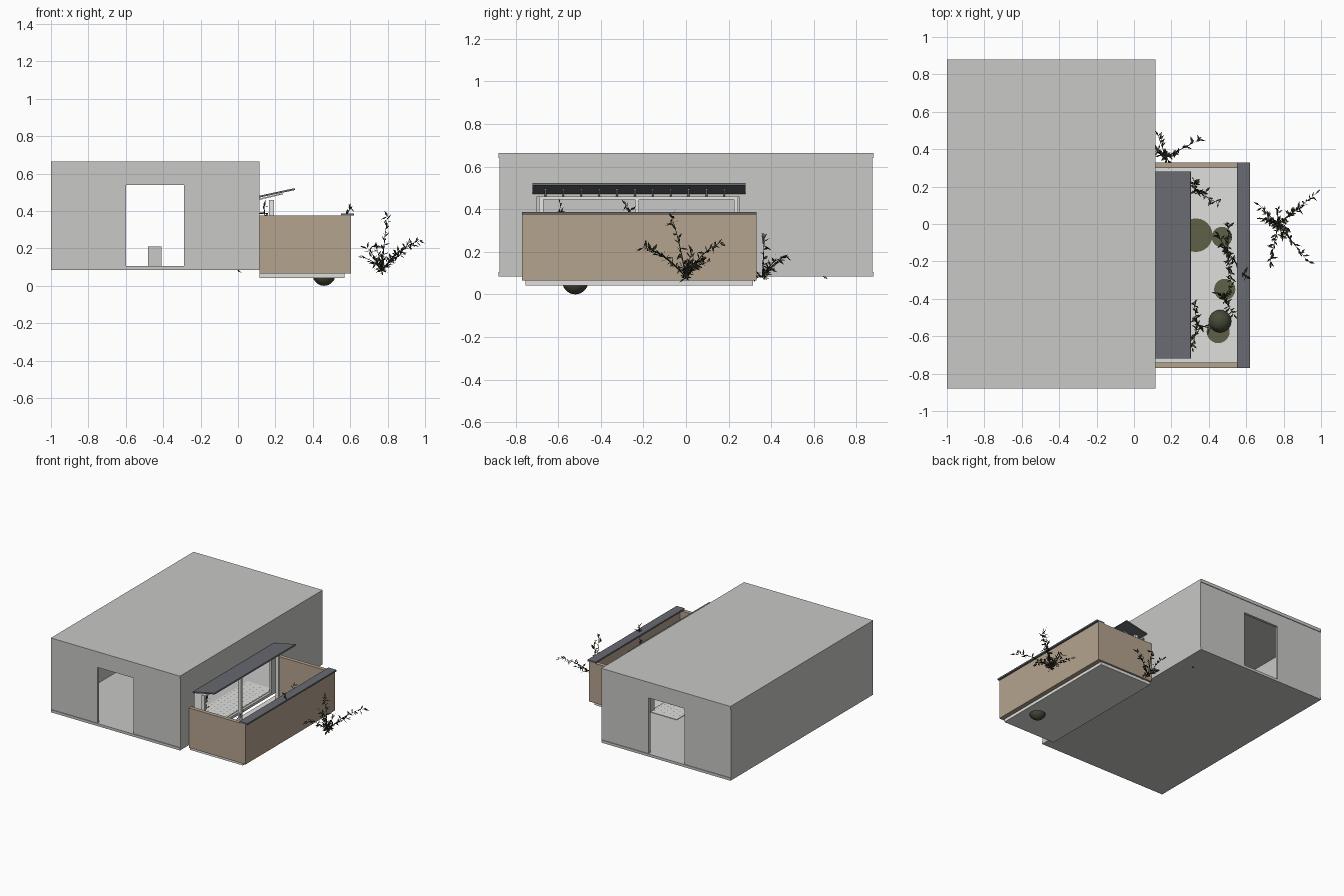
import bpy, bmesh, random
from math import pi
from mathutils import Vector

random.seed(4)
if "Cube" in bpy.data.objects:
    bpy.data.objects.remove(bpy.data.objects["Cube"])


def material(name, r, g, b):
    m = bpy.data.materials.new(name)
    m.use_nodes = True
    m.diffuse_color = (r, g, b, 1)
    node = next(n for n in m.node_tree.nodes if n.type == "BSDF_PRINCIPLED")
    node.inputs["Base Color"].default_value = (r, g, b, 1)
    node.inputs["Roughness"].default_value = 0.9
    return m


plaster = material("grey plaster", 0.58, 0.58, 0.565)
tan = material("tan render", 0.46, 0.37, 0.275)
slate = material("slate grey", 0.14, 0.145, 0.165)
pale = material("pale paving", 0.74, 0.74, 0.72)
white = material("white frame", 0.8, 0.8, 0.79)
leaf_green = material("dark leaf", 0.035, 0.037, 0.02)
olive = material("olive moss", 0.115, 0.12, 0.065)
shrub_green = material("shrub green", 0.06, 0.07, 0.04)
dot_grey = material("dot grey", 0.2, 0.2, 0.2)


def finish(name, bm, mat):
    mesh = bpy.data.meshes.new(name)
    bm.to_mesh(mesh)
    bm.free()
    mesh.materials.append(mat)
    obj = bpy.data.objects.new(name, mesh)
    bpy.context.scene.collection.objects.link(obj)
    return obj


def prism(name, profile, y0, y1, mat):
    """Closed profile in x and z, extruded along y."""
    bm = bmesh.new()
    near = [bm.verts.new((x, y0, z)) for x, z in profile]
    far = [bm.verts.new((x, y1, z)) for x, z in profile]
    bm.faces.new(near)
    bm.faces.new(far[::-1])
    n = len(profile)
    for i in range(n):
        j = (i + 1) % n
        bm.faces.new((near[j], near[i], far[i], far[j]))
    bmesh.ops.recalc_face_normals(bm, faces=bm.faces)
    return finish(name, bm, mat)


def box(name, x, y, z, mat):
    profile = [(x[0], z[0]), (x[1], z[0]), (x[1], z[1]), (x[0], z[1])]
    return prism(name, profile, y[0], y[1], mat)


# House shell: slabs, end walls with doorways, side walls
LEFT, RIGHT, END, WALL = -1.0, 0.115, 0.88, 0.02
FLOOR, CEIL = 0.105, 0.64
box("floor_slab", (LEFT, RIGHT), (-END, END), (0.085, FLOOR), plaster)
box("roof_slab", (LEFT, RIGHT), (-END, END), (CEIL, 0.665), plaster)
DOOR = (-0.6, -0.29)
DOOR_TOP = 0.54
for side, s in (("front", -1), ("back", 1)):
    y = sorted((s * (END - 0.005), s * (END - 0.005 - WALL)))
    box(side + "_wall_outer", (LEFT, DOOR[0]), y, (FLOOR, CEIL), plaster)
    box(side + "_wall_inner", (DOOR[1], RIGHT), y, (FLOOR, CEIL), plaster)
    box(side + "_lintel", DOOR, y, (DOOR_TOP, CEIL), plaster)
inside = (-END + 0.025, END - 0.025)
box("plain_side_wall", (LEFT, LEFT + WALL), inside, (FLOOR, CEIL), plaster)

# Side wall with the wide opening onto the terrace
GAP = (-0.7, 0.25)
GAP_TOP = 0.46
wall_x = (RIGHT - WALL, RIGHT)
box("terrace_wall_front", wall_x, (inside[0], GAP[0]), (FLOOR, CEIL), plaster)
box("terrace_wall_back", wall_x, (GAP[1], inside[1]), (FLOOR, CEIL), plaster)
box("terrace_wall_lintel", wall_x, GAP, (GAP_TOP, CEIL), plaster)
box("indoor_bench", (-0.48, -0.41), (-0.1, 0.1), (FLOOR, 0.21), plaster)

# Dotted paving just inside the opening
box("dotted_paving", (-0.13, RIGHT - WALL), (GAP[0], 0.3), (FLOOR, 0.109), pale)
bm = bmesh.new()
pitch = 0.04
for i in range(6):
    for j in range(24):
        px = -0.115 + pitch * i
        py = GAP[0] + pitch * (j + 0.5 + 0.5 * (i % 2))
        r = 0.006
        bm.faces.new([bm.verts.new((px + a * r, py + b * r, 0.11))
                      for a, b in ((1, 0), (0, 1), (-1, 0), (0, -1))])
finish("paving_dots", bm, dot_grey)

# Terrace slab, parapets and coping
PAR_TOP = 0.375
Y0, Y1 = -0.77, 0.33
base = 0.065
box("terrace_slab", (RIGHT, 0.57), (Y0 + 0.015, Y1 - 0.015), (0.042, base), pale)
box("long_parapet", (0.57, 0.605), (Y0, Y1), (base, PAR_TOP), tan)
box("front_parapet", (RIGHT, 0.57), (Y0, Y0 + 0.03), (base, PAR_TOP), tan)
box("back_parapet", (RIGHT, 0.57), (Y1 - 0.03, Y1), (base, PAR_TOP), tan)
box("coping", (0.55, 0.62), (Y0, Y1), (PAR_TOP, 0.387), slate)

# White post frame
post_x = (0.167, 0.193)
for i, y in enumerate((-0.68, -0.23, 0.235)):
    box(f"post_{i}", post_x, (y - 0.01, y + 0.01), (base, GAP_TOP), white)
box("post_beam", post_x, (-0.69, 0.245), (0.445, GAP_TOP), white)

# Tilted canopy on rafters
prism("canopy", [(RIGHT, 0.472), (0.305, 0.512), (0.302, 0.522), (RIGHT, 0.482)],
      -0.72, 0.28, slate)
for i in range(11):
    y = -0.66 + 0.084 * i
    prism(f"rafter_{i}", [(RIGHT, 0.459), (0.24, 0.489), (0.24, 0.495), (RIGHT, 0.467)],
          y - 0.004, y + 0.004, white)

# Round moss patches and the ball shrub
for i, (x, y, r) in enumerate(((0.33, -0.06, 0.09), (0.47, -0.07, 0.055),
                               (0.485, -0.35, 0.057), (0.45, -0.575, 0.062))):
    bm = bmesh.new()
    bmesh.ops.create_circle(bm, cap_ends=True, segments=24, radius=r)
    bmesh.ops.translate(bm, vec=(x, y, base + 0.004), verts=bm.verts)
    finish(f"moss_patch_{i}", bm, olive)
bm = bmesh.new()
bmesh.ops.create_uvsphere(bm, u_segments=24, v_segments=14, radius=0.061)
bmesh.ops.translate(bm, vec=(0.46, -0.52, 0.061), verts=bm.verts)
for f in bm.faces:
    f.smooth = True
finish("ball_shrub", bm, shrub_green)


def add_leaf(bm, root, direction, length):
    side = direction.cross(Vector((random.uniform(-1, 1), random.uniform(-1, 1), 1)))
    side = side.normalized() * length * 0.16
    mid = root + direction * length * 0.45
    bm.faces.new([bm.verts.new(p) for p in
                  (root, mid + side, root + direction * length, mid - side)])


def add_stem(bm, start, tip, leaf):
    """Bowed three-sided stem with leaves along its length."""
    bend = (start + tip) / 2 + Vector((0, 0, 0.18 * (tip - start).length))
    steps = max(4, int((tip - start).length / 0.022))
    previous = None
    for i in range(steps + 1):
        t = i / steps
        p = start * (1 - t) ** 2 + bend * 2 * t * (1 - t) + tip * t * t
        along = ((bend - start) * (1 - t) + (tip - bend) * t).normalized()
        a = along.orthogonal().normalized()
        b = along.cross(a)
        w = 0.003 * (1.2 - t)
        ring = [bm.verts.new(p + v * w) for v in (a, b - a / 2, -b - a / 2)]
        if previous:
            for k in range(3):
                n = (k + 1) % 3
                bm.faces.new((previous[k], previous[n], ring[n], ring[k]))
        previous = ring
        for _ in range(2):
            out = Vector([random.uniform(-1, 1) for _ in range(3)])
            add_leaf(bm, p, (along * 0.6 + out).normalized(),
                     leaf * random.uniform(0.7, 1.2))


def plant(name, root, tips, tuft=0, leaf=0.036):
    bm = bmesh.new()
    root = Vector(root)
    for tip in tips:
        add_stem(bm, root, Vector(tip), leaf)
    for _ in range(tuft):
        d = Vector((random.uniform(-1, 1), random.uniform(-1, 1), random.uniform(0, 1)))
        add_stem(bm, root, root + d * 0.08, leaf)
    finish(name, bm, leaf_green)


# Bushes outside the parapet
plant("side_bush", (0.77, 0, 0.08),
      [(0.97, 0.16, 0.24), (0.93, -0.2, 0.22), (0.8, -0.07, 0.37), (0.67, 0.1, 0.15),
       (0.73, -0.2, 0.22), (0.88, 0.08, 0.17), (0.69, 0.03, 0.2)], 6)
plant("corner_bush", (0.17, 0.36, 0.08),
      [(0.35, 0.45, 0.17), (0.13, 0.47, 0.18), (0.14, 0.37, 0.28), (0.24, 0.38, 0.12)], 3)
plant("ground_sprig", (0, 0.65, 0.08), [(0.01, 0.66, 0.075)], leaf=0.012)

# Climbers within the terrace
plant("climber_a", (0.33, 0.18, base), [(0.38, 0.17, 0.2), (0.32, 0.23, 0.22), (0.45, 0.11, 0.16)])
plant("climber_b", (0.5, -0.15, base),
      [(0.6, -0.28, 0.42), (0.51, 0, 0.25), (0.52, -0.3, 0.26), (0.45, -0.06, 0.2)])
plant("climber_c", (0.48, -0.4, base), [(0.52, -0.33, 0.2), (0.53, -0.48, 0.22), (0.45, -0.37, 0.14)])
plant("climber_d", (0.34, -0.54, base), [(0.42, -0.56, 0.15), (0.32, -0.42, 0.25), (0.31, -0.66, 0.2)])
plant("climber_e", (0.14, -0.61, base), [(0.14, -0.59, 0.42), (0.16, -0.63, 0.25)])
